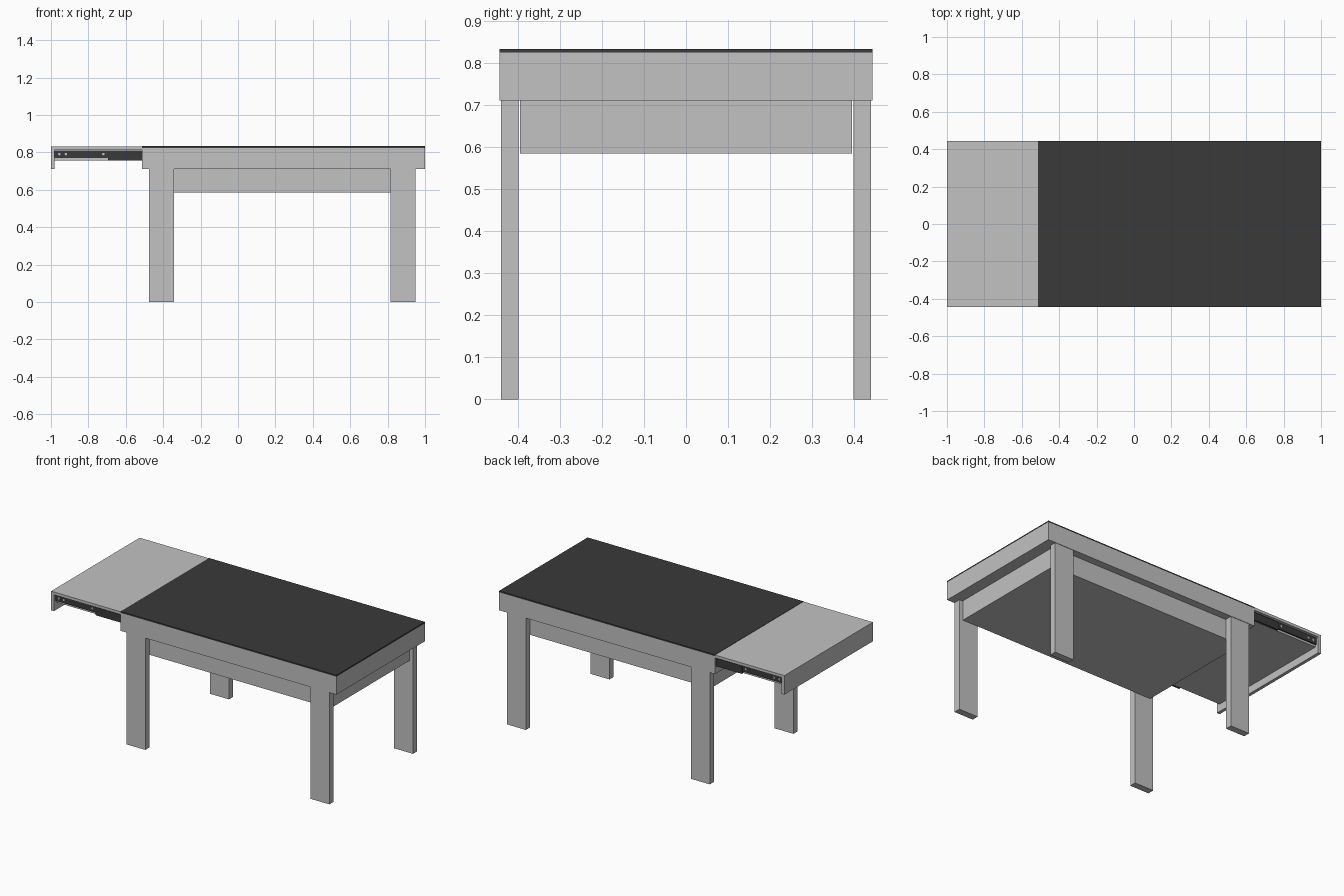
import bpy
import math

cube = bpy.data.objects.get("Cube")
if cube:
    bpy.data.objects.remove(cube, do_unlink=True)


def material(name, rgb):
    m = bpy.data.materials.new(name)
    m.use_nodes = True
    colour = (*rgb, 1)
    m.diffuse_color = colour
    m.node_tree.nodes["Principled BSDF"].inputs["Base Color"].default_value = colour
    return m


grey = material("light grey", (0.54, 0.54, 0.54))
black = material("charcoal", (0.042, 0.042, 0.042))


def box(name, xs, ys, zs, mat):
    """Box spanning the given ranges on each axis."""
    spans = (xs, ys, zs)
    bpy.ops.mesh.primitive_cube_add(size=1, location=[(a + b) / 2 for a, b in spans])
    ob = bpy.context.object
    ob.name = name
    ob.scale = [b - a for a, b in spans]
    bpy.ops.object.transform_apply(location=False, rotation=False, scale=True)
    ob.data.materials.append(mat)
    return ob


def side(s, inner, outer):
    return sorted((s * inner, s * outer))


W = 0.443          # half depth of the table
LEFT = -0.513      # end of the fixed table part

# Fixed table: top sheet, apron and storage box beneath
box("table_top", (LEFT, 1), (-W, W), (0.824, 0.833), black)
box("apron", (LEFT, 1), (-W, W), (0.71, 0.824), grey)
box("storage_box", (-0.45, 0.925), (-0.395, 0.395), (0.585, 0.71), grey)

# Four flat legs
for s, depth in ((-1, "front"), (1, "back")):
    for x, end in ((-0.475, "right"), (0.815, "left")):
        box(f"{depth}_{end}_leg", (x, x + 0.133), side(s, 0.398, 0.44), (0, 0.71), grey)

# Pull-out extension: leaf, end lip and lower panel
box("extension_leaf", (-1, LEFT), (-W, W), (0.813, 0.831), grey)
box("extension_lip", (-1, -0.98), (-W, W), (0.71, 0.813), grey)
box("extension_panel", (-0.98, LEFT), (-0.42, 0.42), (0.757, 0.77), grey)

# Slide rails on both sides, with light screw holes
for s, depth in ((-1, "front"), (1, "back")):
    box(f"{depth}_inner_rail", (-0.98, LEFT), side(s, 0.415, 0.428), (0.77, 0.811), black)
    box(f"{depth}_outer_rail", (-0.695, LEFT), side(s, 0.421, 0.434), (0.757, 0.807), black)
    for i, x in enumerate((-0.955, -0.92, -0.72)):
        bpy.ops.mesh.primitive_cylinder_add(
            vertices=12, radius=0.007, depth=0.004,
            location=(x, s * 0.428, 0.791), rotation=(math.pi / 2, 0, 0))
        hole = bpy.context.object
        hole.name = f"{depth}_rail_hole_{i + 1}"
        hole.data.materials.append(grey)
